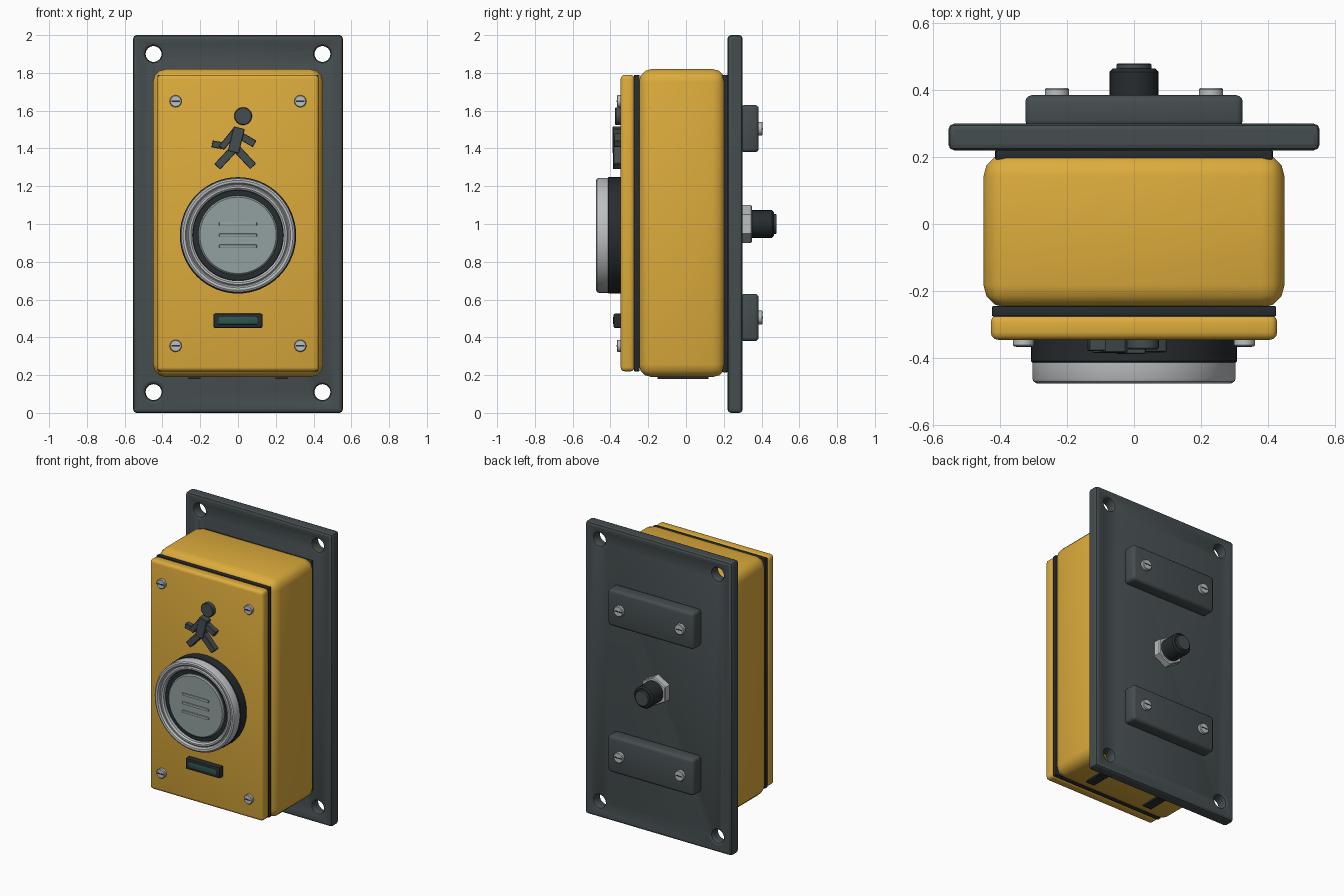
import bpy, bmesh, math
from mathutils import Matrix, Vector

if "Cube" in bpy.data.objects:
    bpy.data.objects.remove(bpy.data.objects["Cube"])


def material(name, r, g, b):
    m = bpy.data.materials.new(name)
    m.diffuse_color = (r, g, b, 1)
    m.use_nodes = True
    m.node_tree.nodes["Principled BSDF"].inputs["Base Color"].default_value = m.diffuse_color
    return m


YELLOW = material("yellow_paint", 0.72, 0.41, 0.045)
PLATE = material("dark_grey", 0.06, 0.075, 0.08)
BLACK = material("black_rubber", 0.02, 0.025, 0.028)
SILVER = material("metal", 0.5, 0.52, 0.53)
CAP = material("button_grey", 0.29, 0.35, 0.35)
LENS = material("lens_green", 0.03, 0.09, 0.075)


def finish(name, bm, mat, smooth=30):
    bmesh.ops.recalc_face_normals(bm, faces=bm.faces)
    me = bpy.data.meshes.new(name)
    bm.to_mesh(me)
    bm.free()
    ob = bpy.data.objects.new(name, me)
    bpy.context.collection.objects.link(ob)
    if mat:
        me.materials.append(mat)
    bpy.ops.object.select_all(action='DESELECT')
    ob.select_set(True)
    bpy.context.view_layer.objects.active = ob
    bpy.ops.object.shade_smooth_by_angle(angle=math.radians(smooth))
    return ob


def bevel(bm, width, seg, min_angle=50):
    edges = [e for e in bm.edges if e.calc_face_angle(0) > math.radians(min_angle)]
    bmesh.ops.bevel(bm, geom=edges, offset=width, segments=seg, profile=0.5,
                    affect='EDGES', clamp_overlap=True)


def box(name, xs, ys, zs, mat, width=0, seg=2, tilt=0):
    """Box between limits, optionally bevelled and tilted about y."""
    size = [b - a for a, b in (xs, ys, zs)]
    mid = Vector([(a + b) / 2 for a, b in (xs, ys, zs)])
    bm = bmesh.new()
    bmesh.ops.create_cube(bm, size=1, matrix=Matrix.Diagonal((*size, 1)))
    if width:
        bevel(bm, width, seg)
    bm.transform(Matrix.Translation(mid) @ Matrix.Rotation(tilt, 4, 'Y'))
    return finish(name, bm, mat)


def lathe(name, profile, mat, x=0, z=0, n=48):
    """Revolve (radius, y) points about the y axis."""
    bm = bmesh.new()
    rings = []
    for r, y in profile:
        if r == 0:
            rings.append([bm.verts.new((x, y, z))] * n)
        else:
            rings.append([bm.verts.new((x + r * math.sin(2 * math.pi * i / n), y,
                                        z + r * math.cos(2 * math.pi * i / n))) for i in range(n)])
    for a, b in zip(rings, rings[1:]):
        for i in range(n):
            j = (i + 1) % n
            bm.faces.new(dict.fromkeys((a[i], a[j], b[j], b[i])))
    return finish(name, bm, mat)


def disc(name, r, y0, y1, mat, x=0, z=0, n=48, c=0.004):
    """Cylinder along y from y0 to y1 with a chamfer at the y1 end."""
    s = math.copysign(c, y1 - y0)
    return lathe(name, [(0, y0), (r, y0), (r, y1 - s), (r - c, y1), (0, y1)], mat, x, z, n)


def screw(name, x, z, y0, y1, r):
    disc(name, r, y0, y1, SILVER, x, z, 24)
    s = math.copysign(0.001, y1 - y0)
    box(name + "_slot", (x - r * 0.7, x + r * 0.7), sorted((y1 - 3 * s, y1 + s)),
        (z - 0.004, z + 0.004), BLACK)


# Mounting plate with four through holes
plate = box("plate_blank", (-0.555, 0.555), (0.22, 0.3), (0, 2), PLATE)
cutters = [disc("hole_cutter", 0.042, 0.1, 0.4, None, x, z, 24)
           for x in (-0.447, 0.447) for z in (0.11, 1.9)]
for c in cutters:
    c.hide_render = True
    mod = plate.modifiers.new("hole", 'BOOLEAN')
    mod.operation, mod.solver, mod.object = 'DIFFERENCE', 'EXACT', c
bpy.context.view_layer.update()
bm = bmesh.new()
bm.from_object(plate, bpy.context.evaluated_depsgraph_get())
bmesh.ops.dissolve_limit(bm, angle_limit=0.01, verts=bm.verts, edges=bm.edges)
bevel(bm, 0.018, 2)
for o in cutters + [plate]:
    bpy.data.objects.remove(o)
finish("mounting_plate", bm, PLATE)

# Housing, gaskets and lid
box("rear_gasket", (-0.415, 0.415), (0.19, 0.225), (0.215, 1.79), BLACK, 0.008)
box("housing", (-0.45, 0.45), (-0.25, 0.21), (0.19, 1.82), YELLOW, 0.068, 3)
box("lid_gasket", (-0.425, 0.425), (-0.276, -0.245), (0.22, 1.79), BLACK, 0.005)
box("lid", (-0.428, 0.428), (-0.346, -0.272), (0.22, 1.79), YELLOW, 0.022, 3)
for s in (-1, 1):
    box("drain_slot", (s * 0.23 - 0.032, s * 0.23 + 0.032), (-0.15, 0.12), (0.18, 0.193), BLACK)
    for z in (0.355, 1.65):
        screw("lid_screw", s * 0.33, z, -0.344, -0.366, 0.032)

# Push button
BZ = 0.94
disc("button_base", 0.308, -0.34, -0.414, BLACK, 0, BZ, 64)
lathe("button_bezel", [(0.24, -0.41), (0.304, -0.41), (0.304, -0.462), (0.300, -0.471),
                       (0.291, -0.476), (0.278, -0.474), (0.270, -0.462), (0.266, -0.462),
                       (0.260, -0.469), (0.250, -0.469), (0.240, -0.460), (0.240, -0.41)],
      SILVER, 0, BZ, 64)
disc("button_seal", 0.242, -0.41, -0.442, BLACK, 0, BZ, 64)
disc("button_cap", 0.21, -0.43, -0.458, CAP, 0, BZ, 64, 0.008)
for dz in (-0.058, 0, 0.06):
    box("cap_ridge", (-0.1, 0.1), (-0.466, -0.45), (BZ + dz - 0.009, BZ + dz + 0.009), CAP, 0.004)

# Walking figure
disc("figure_head", 0.047, -0.344, -0.375, PLATE, 0.027, 1.571, 32)
LIMBS = [("torso", 0.007, 1.51, -0.025, 1.38, 0.06, 0.388),
         ("rear_upper_arm", -0.012, 1.497, -0.088, 1.402, 0.035, 0.384),
         ("rear_forearm", -0.075, 1.413, -0.137, 1.424, 0.036, 0.38),
         ("front_arm", 0.005, 1.472, 0.088, 1.424, 0.04, 0.382),
         ("rear_leg", -0.015, 1.405, -0.11, 1.303, 0.043, 0.386),
         ("front_leg", -0.018, 1.41, 0.08, 1.305, 0.043, 0.384)]
for name, x0, z0, x1, z1, w, d in LIMBS:
    half, cx, cz = math.hypot(x1 - x0, z1 - z0) / 2, (x0 + x1) / 2, (z0 + z1) / 2
    box("figure_" + name, (cx - half, cx + half), (-d, -0.344), (cz - w / 2, cz + w / 2),
        PLATE, 0.003, 1, -math.atan2(z1 - z0, x1 - x0))

# Indicator window
box("indicator_frame", (-0.13, 0.13), (-0.384, -0.34), (0.45, 0.525), BLACK, 0.008)
box("indicator_lens", (-0.103, 0.103), (-0.387, -0.37), (0.469, 0.508), LENS, 0.003)

# Rear clamp blocks
for z in (0.505, 1.505):
    box("clamp_block", (-0.325, 0.325), (0.29, 0.385), (z - 0.125, z + 0.125), PLATE, 0.02, 3)
    for x in (-0.23, 0.23):
        screw("clamp_screw", x, z, 0.38, 0.406, 0.036)

# Cable gland
disc("gland_nut", 0.1, 0.295, 0.35, SILVER, 0, 1, 6, 0.006)
disc("gland_body", 0.073, 0.3, 0.465, BLACK, 0, 1, 32, 0.01)
disc("gland_tip", 0.052, 0.46, 0.48, PLATE, 0, 1, 32)
